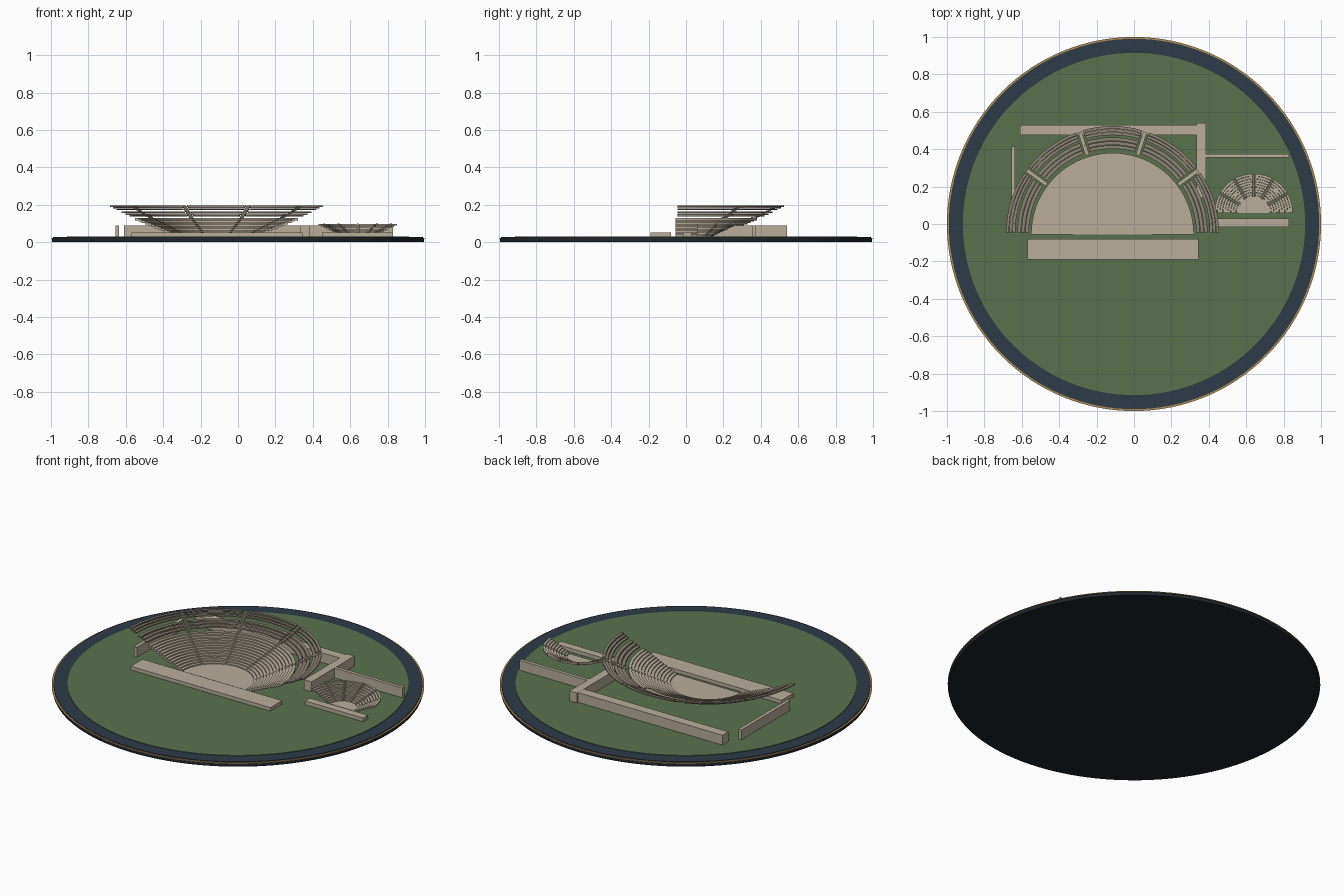
import bpy, bmesh
from math import sin, cos, radians, pi

cube = bpy.data.objects.get("Cube")
if cube:
    bpy.data.objects.remove(cube, do_unlink=True)


def material(name, r, g, b):
    m = bpy.data.materials.new(name)
    m.use_nodes = True
    m.diffuse_color = (r, g, b, 1)
    bsdf = m.node_tree.nodes["Principled BSDF"]
    bsdf.inputs["Base Color"].default_value = (r, g, b, 1)
    bsdf.inputs["Roughness"].default_value = 0.9
    return m


STONE = material("pale stone", .48, .42, .33)
WORN = material("worn grey stone", .27, .23, .185)
GRASS = material("grass green", .102, .165, .076)
NAVY = material("navy rim", .026, .043, .066)
DARK = material("dark base", .013, .019, .027)
GOLD = material("gold trim", .43, .27, .10)


def finish(bm, name, mat):
    bmesh.ops.recalc_face_normals(bm, faces=bm.faces)
    mesh = bpy.data.meshes.new(name)
    bm.to_mesh(mesh)
    bm.free()
    mesh.materials.append(mat)
    ob = bpy.data.objects.new(name, mesh)
    bpy.context.collection.objects.link(ob)
    return ob


def disc(name, radius, z0, z1, mat):
    bm = bmesh.new()
    bmesh.ops.create_cone(bm, cap_ends=True, segments=128, radius1=radius,
                          radius2=radius, depth=z1 - z0)
    bmesh.ops.translate(bm, verts=bm.verts, vec=(0, 0, (z0 + z1) / 2))
    return finish(bm, name, mat)


def box(name, x0, x1, y0, y1, z1, mat=STONE):
    bm = bmesh.new()
    bmesh.ops.create_cube(bm, size=1)
    z0 = GROUND - .002
    bmesh.ops.scale(bm, verts=bm.verts, vec=(x1 - x0, y1 - y0, z1 - z0))
    bmesh.ops.translate(bm, verts=bm.verts,
                        vec=((x0 + x1) / 2, (y0 + y1) / 2, (z0 + z1) / 2))
    return finish(bm, name, mat)


def arc_block(bm, centre, r0, r1, z0, z1, a0, a1):
    """Curved block of rectangular section swept from angle a0 to a1 (degrees)."""
    steps = max(1, round((a1 - a0) / 4))
    rings = []
    for i in range(steps + 1):
        a = radians(a0 + (a1 - a0) * i / steps)
        rings.append([bm.verts.new((centre[0] + r * cos(a), centre[1] + r * sin(a), z))
                      for r, z in ((r0, z0), (r1, z0), (r1, z1), (r0, z1))])
    for p, q in zip(rings, rings[1:]):
        for k in range(4):
            n = (k + 1) % 4
            bm.faces.new((p[k], p[n], q[n], q[k]))
    bm.faces.new(rings[0])
    bm.faces.new(rings[-1])


def seating(name, centre, r0, r1, z0, z1, rows, thick, mat, aisles=(), gap=0, fill=1):
    """Stepped rows of seats, split into wedges where gap is above zero."""
    bm = bmesh.new()
    depth, rise = (r1 - r0) / rows, (z1 - z0) / rows
    cuts = list(aisles) if gap else []
    for i in range(rows):
        r, top = r0 + i * depth, z0 + (i + 1) * rise
        half = gap / (r + depth / 2) * 90 / pi
        starts = [0] + [a + half for a in cuts]
        ends = [a - half for a in cuts] + [180]
        for a0, a1 in zip(starts, ends):
            arc_block(bm, centre, r, r + depth * fill, top - thick, top, a0, a1)
    return finish(bm, name, mat)


def stairs(name, centre, r0, r1, z0, z1, rows, width, thick, aisles):
    """Radial flights with two treads for each row of seats."""
    bm = bmesh.new()
    depth, rise = (r1 - r0) / rows, (z1 - z0) / rows
    for a in aisles:
        for i in range(rows * 2):
            r = r0 + i * depth / 2
            top = z0 + (i / 2 + .75) * rise
            half = width / r * 90 / pi
            arc_block(bm, centre, r, r + depth / 2, top - thick, top, a - half, a + half)
    return finish(bm, name, STONE)


# Round base: dark plinth, gold trim, navy rim and grass
GROUND = .03
disc("base_plinth", .995, 0, .019, DARK)
disc("gold_trim", 1, .019, .023, GOLD)
disc("navy_rim", .99, .023, .027, NAVY)
disc("grass", .915, .027, GROUND, GRASS)

# Large theatre
AISLES = (36, 72, 108, 144)
LOW, HIGH = (-.115, -.055), (-.115, -.045)
bm = bmesh.new()
arc_block(bm, LOW, .001, .22, GROUND - .002, .037, 0, 180)
finish(bm, "orchestra_floor", STONE)
seating("lower_seats", LOW, .21, .435, .037, .13, 13, .013, STONE)
stairs("lower_stairs", LOW, .21, .435, .038, .132, 13, .014, .011, AISLES)
seating("middle_seats", HIGH, .447, .51, .135, .163, 3, .008, WORN, AISLES, .036, .9)
seating("upper_seats", HIGH, .52, .57, .17, .195, 3, .007, WORN, AISLES, .036, .92)
stairs("upper_stairs", HIGH, .435, .565, .13, .193, 6, .02, .008, AISLES)
box("stage", -.57, .345, -.19, -.08, .051)

# Colonnade walls around the large theatre
box("back_portico", -.61, .34, .475, .53, .088)
box("left_portico", .335, .385, .14, .54, .0885)
box("right_wall", -.655, -.635, -.04, .415, .088)

# Small theatre
SMALL = (.64, .06)
SMALL_AISLES = (30, 60, 90, 120, 150)
bm = bmesh.new()
arc_block(bm, SMALL, .001, .085, GROUND - .002, .036, 0, 180)
finish(bm, "small_orchestra_floor", STONE)
seating("small_seats", SMALL, .08, .21, .036, .098, 9, .009, STONE,
        SMALL_AISLES, .012, .92)
stairs("small_stairs", SMALL, .08, .21, .036, .098, 9, .007, .008, SMALL_AISLES)
box("small_stage", .45, .83, -.015, .03, .052)
box("small_back_wall", .385, .83, .355, .375, .088)
